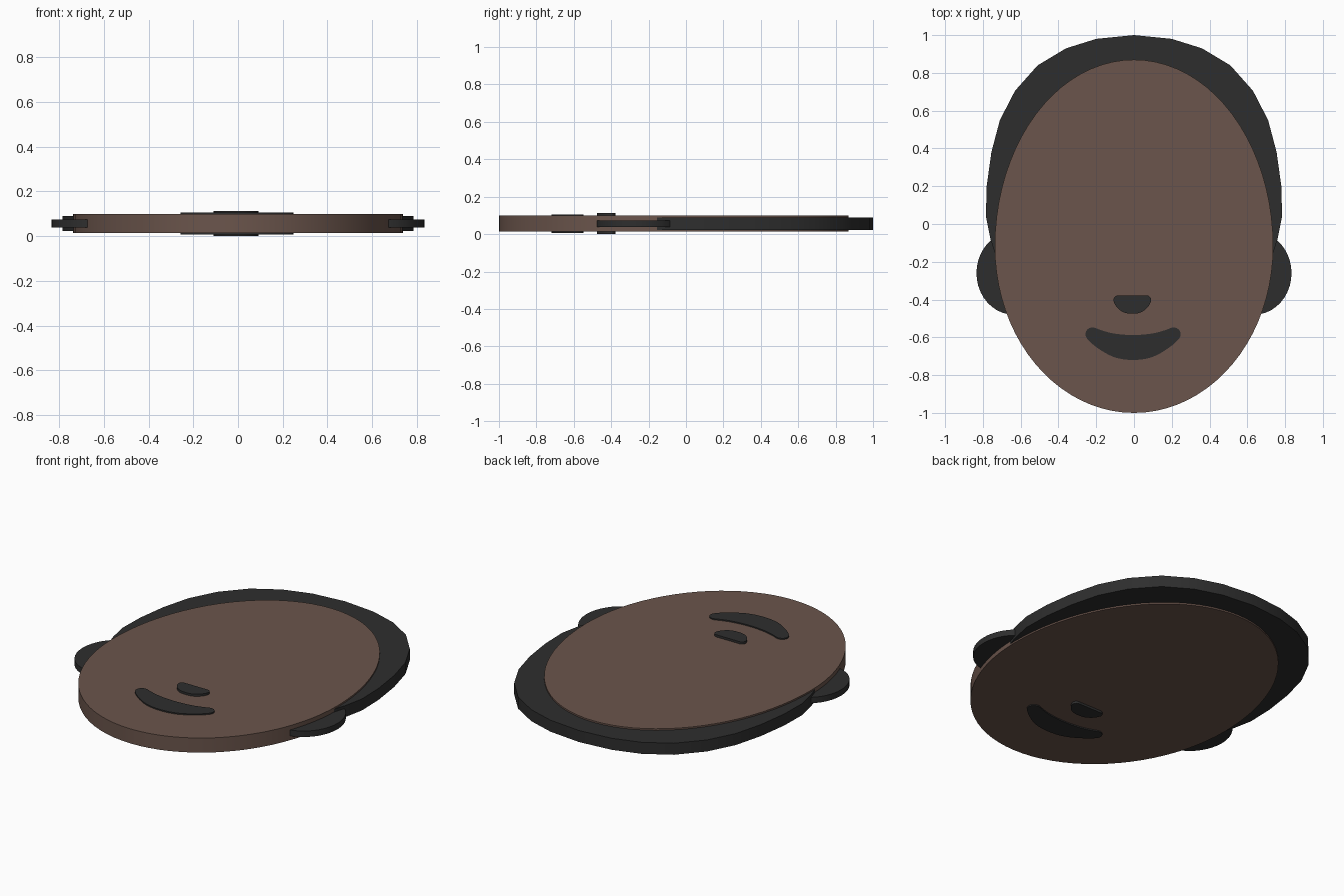
import bpy
import bmesh
from math import cos, sin, pi, radians
from mathutils import Vector

cube = bpy.data.objects.get("Cube")
if cube:
    bpy.data.objects.remove(cube)

MID = 0.056  # height of the shared middle plane


def material(name, color):
    m = bpy.data.materials.new(name)
    m.use_nodes = True
    m.diffuse_color = color
    m.node_tree.nodes["Principled BSDF"].inputs["Base Color"].default_value = color
    return m


brown = material("warm brown", (0.147, 0.091, 0.072, 1))
charcoal = material("charcoal", (0.027, 0.027, 0.027, 1))


def slab(name, outline, thickness, mat):
    """Flat plate with the given outline, centred on the middle plane."""
    bm = bmesh.new()
    low = [bm.verts.new((x, y, MID - thickness / 2)) for x, y in outline]
    face = bm.faces.new(low)
    moved = bmesh.ops.extrude_face_region(bm, geom=[face])["geom"]
    top = [v for v in moved if isinstance(v, bmesh.types.BMVert)]
    bmesh.ops.translate(bm, verts=top, vec=(0, 0, thickness))
    bmesh.ops.recalc_face_normals(bm, faces=bm.faces)
    mesh = bpy.data.meshes.new(name)
    bm.to_mesh(mesh)
    bm.free()
    mesh.materials.append(mat)
    obj = bpy.data.objects.new(name, mesh)
    bpy.context.collection.objects.link(obj)
    bpy.ops.object.select_all(action='DESELECT')
    obj.select_set(True)
    bpy.context.view_layer.objects.active = obj
    bpy.ops.object.shade_smooth_by_angle(angle=radians(30))
    return obj


def egg(cx, cy, rx, up, down, n=64):
    """Oval with separate upper and lower radii."""
    pts = []
    for i in range(n):
        a = 2 * pi * i / n
        pts.append((cx + rx * cos(a), cy + (up if sin(a) > 0 else down) * sin(a)))
    return pts


def mirrored(half, cx=0.0):
    """Close a half outline that starts and ends on the centre line."""
    return ([(cx + x, y) for x, y in half]
            + [(cx - x, y) for x, y in reversed(half[1:-1])])


def rounded(pts, steps=4):
    """Smooth closed curve through the points."""
    out = []
    n = len(pts)
    for i in range(n):
        a, b, c, d = (Vector(pts[(i + k) % n]) for k in (-1, 0, 1, 2))
        for s in range(steps):
            t = s / steps
            p = 0.5 * (2 * b + (c - a) * t + (2 * a - 5 * b + 4 * c - d) * t * t
                       + (3 * b - a - 3 * c + d) * t ** 3)
            out.append((p.x, p.y))
    return out


# Face plate
slab("face", egg(0, -0.12, 0.737, 0.99, 0.88, 80), 0.086, brown)

# Hair cap, tucked into the face at the temples
hair = [(0, 1.0), (0.2, 0.98), (0.36, 0.93), (0.51, 0.84), (0.63, 0.705),
        (0.71, 0.55), (0.755, 0.38), (0.78, 0.2), (0.784, 0.04),
        (0.76, -0.08), (0.715, -0.22), (0, -0.22)]
slab("hair", mirrored(hair), 0.068, charcoal)

# Ears
for side, name in ((1, "left_ear"), (-1, "right_ear")):
    slab(name, egg(side * 0.637, -0.26, 0.197, 0.22, 0.22, 40), 0.035, charcoal)

# Nose, flat on top and round below
nose = [(0, -0.378), (0.05, -0.378), (0.085, -0.38), (0.1, -0.402),
        (0.082, -0.44), (0.045, -0.468), (0, -0.475)]
slab("nose", rounded(mirrored(nose, -0.009)), 0.112, charcoal)

# Smiling mouth with rounded corners
mouth = [(0, -0.588), (0.1, -0.58), (0.17, -0.562), (0.215, -0.547),
         (0.247, -0.565), (0.246, -0.603), (0.19, -0.655), (0.1, -0.705),
         (0, -0.72)]
slab("mouth", rounded(mirrored(mouth, -0.005)), 0.1, charcoal)
